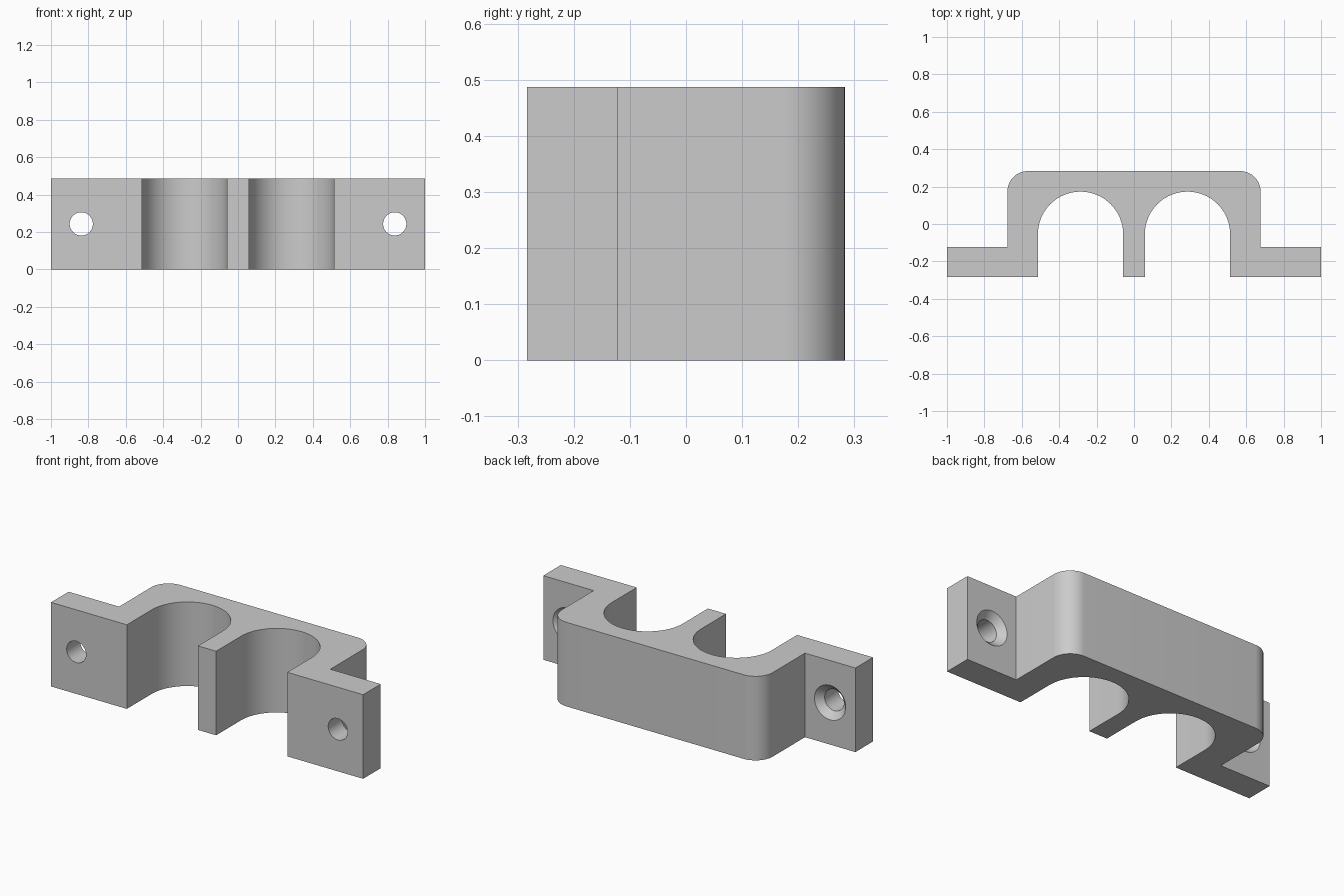
import bpy, bmesh
from math import sin, cos, pi, radians

if "Cube" in bpy.data.objects:
    bpy.data.objects.remove(bpy.data.objects["Cube"])

HEIGHT = 0.487
FRONT, BACK, FLANGE_BACK = -0.283, 0.283, -0.122
BODY_X, CORNER = 0.677, 0.11
BORE_X, BORE_R, BORE_Y = 0.286, 0.228, -0.055
HOLE_X, HOLE_R, SINK_R = 0.838, 0.062, 0.1

grey = bpy.data.materials.new("light grey plastic")
grey.use_nodes = True
colour = (0.6, 0.6, 0.6, 1)
grey.diffuse_color = colour
grey.node_tree.nodes["Principled BSDF"].inputs["Base Color"].default_value = colour


def arc(cx, cy, r, start, end, steps):
    angles = [radians(start + (end - start) * i / steps) for i in range(steps + 1)]
    return [(cx + r * cos(a), cy + r * sin(a)) for a in angles]


def make_object(name, bm):
    bmesh.ops.recalc_face_normals(bm, faces=bm.faces)
    mesh = bpy.data.meshes.new(name)
    bm.to_mesh(mesh)
    bm.free()
    mesh.materials.append(grey)
    obj = bpy.data.objects.new(name, mesh)
    bpy.context.collection.objects.link(obj)
    return obj


# Clamp outline: right half from the middle rib to the back, then mirrored
half = [(BORE_X - BORE_R, FRONT)]
half += arc(BORE_X, BORE_Y, BORE_R, 180, 0, 40)
half += [(BORE_X + BORE_R, FRONT), (1, FRONT), (1, FLANGE_BACK), (BODY_X, FLANGE_BACK)]
half += arc(BODY_X - CORNER, BACK - CORNER, CORNER, 0, 90, 16)
outline = half + [(-x, y) for x, y in reversed(half)]

bm = bmesh.new()
base = bm.faces.new([bm.verts.new((x, y, 0)) for x, y in outline])
top = bmesh.ops.extrude_face_region(bm, geom=[base])["geom"]
bmesh.ops.translate(bm, vec=(0, 0, HEIGHT),
                    verts=[v for v in top if isinstance(v, bmesh.types.BMVert)])
clamp = make_object("double_pipe_clamp", bm)


# Countersunk screw holes: stacked rings lofted along y
def hole_cutter(name, x):
    cone = SINK_R - HOLE_R
    stations = [(FRONT - 0.05, HOLE_R), (FLANGE_BACK - cone, HOLE_R),
                (FLANGE_BACK, SINK_R), (FLANGE_BACK + 0.05, SINK_R)]
    bm = bmesh.new()
    rings = [[bm.verts.new((x + px, y, HEIGHT / 2 + pz))
              for px, pz in arc(0, 0, r, 0, 360, 48)[:-1]] for y, r in stations]
    for a, b in zip(rings, rings[1:]):
        for i in range(len(a)):
            bm.faces.new((a[i - 1], a[i], b[i], b[i - 1]))
    bm.faces.new(rings[0])
    bm.faces.new(rings[-1])
    return make_object(name, bm)


bpy.ops.object.select_all(action="DESELECT")
clamp.select_set(True)
bpy.context.view_layer.objects.active = clamp
for side, x in (("left", HOLE_X), ("right", -HOLE_X)):
    cutter = hole_cutter(side + "_hole_cutter", x)
    cutter.hide_render = True
    mod = clamp.modifiers.new(side + "_screw_hole", "BOOLEAN")
    mod.operation, mod.solver, mod.object = "DIFFERENCE", "EXACT", cutter
    bpy.ops.object.modifier_apply(modifier=mod.name)
    bpy.data.objects.remove(cutter)

bpy.ops.object.shade_smooth_by_angle(angle=radians(30))
